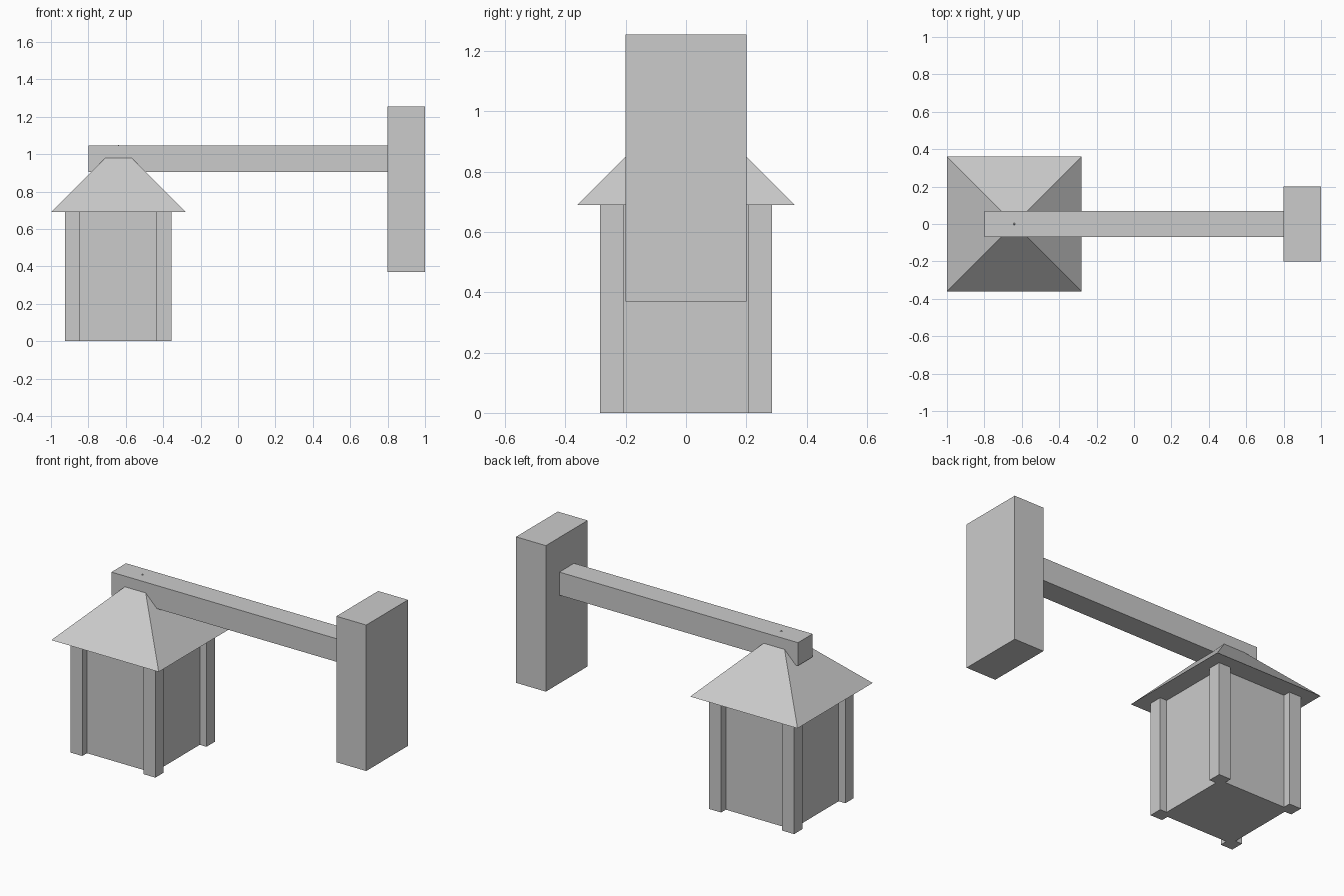
import bpy
from math import pi, sqrt

cube = bpy.data.objects.get("Cube")
if cube:
    bpy.data.objects.remove(cube, do_unlink=True)

# Single plain grey material
grey = bpy.data.materials.new("plain_grey")
grey.use_nodes = True
colour = (0.6, 0.6, 0.6, 1)
grey.diffuse_color = colour
grey.node_tree.nodes["Principled BSDF"].inputs["Base Color"].default_value = colour


def finish(name):
    obj = bpy.context.object
    obj.name = obj.data.name = name
    obj.data.materials.append(grey)
    bpy.ops.object.transform_apply(location=False, rotation=True, scale=True)
    return obj


def box(name, low, high):
    """Box spanning two opposite corners."""
    centre = [(a + b) / 2 for a, b in zip(low, high)]
    bpy.ops.mesh.primitive_cube_add(size=1, location=centre)
    bpy.context.object.scale = [b - a for a, b in zip(low, high)]
    return finish(name)


LANTERN_X = -0.64
EAVES = 0.69
BODY = 0.24        # half width of the recessed walls
POST_IN, POST_OUT = 0.205, 0.285
ROOF = 0.36        # half width of the eaves

# Wall mount and horizontal arm
box("wall_mount", (0.8, -0.2, 0.37), (1, 0.2, 1.255))
box("arm", (-0.8, -0.07, 0.905), (0.8, 0.07, 1.045))

# Lantern body with a post at every corner
box("lantern_body", (LANTERN_X - BODY, -BODY, 0), (LANTERN_X + BODY, BODY, EAVES))
for side_x, x_name in ((-1, "right"), (1, "left")):
    for side_y, y_name in ((-1, "front"), (1, "back")):
        xs = sorted((LANTERN_X + side_x * POST_IN, LANTERN_X + side_x * POST_OUT))
        ys = sorted((side_y * POST_IN, side_y * POST_OUT))
        box(f"post_{y_name}_{x_name}", (xs[0], ys[0], 0), (xs[1], ys[1], EAVES))

# Pyramid roof whose tip just pierces the arm
bpy.ops.mesh.primitive_cone_add(vertices=4, radius1=ROOF * sqrt(2), radius2=0, depth=ROOF,
                                location=(LANTERN_X, 0, EAVES + ROOF / 2),
                                rotation=(0, 0, pi / 4))
finish("lantern_roof")
